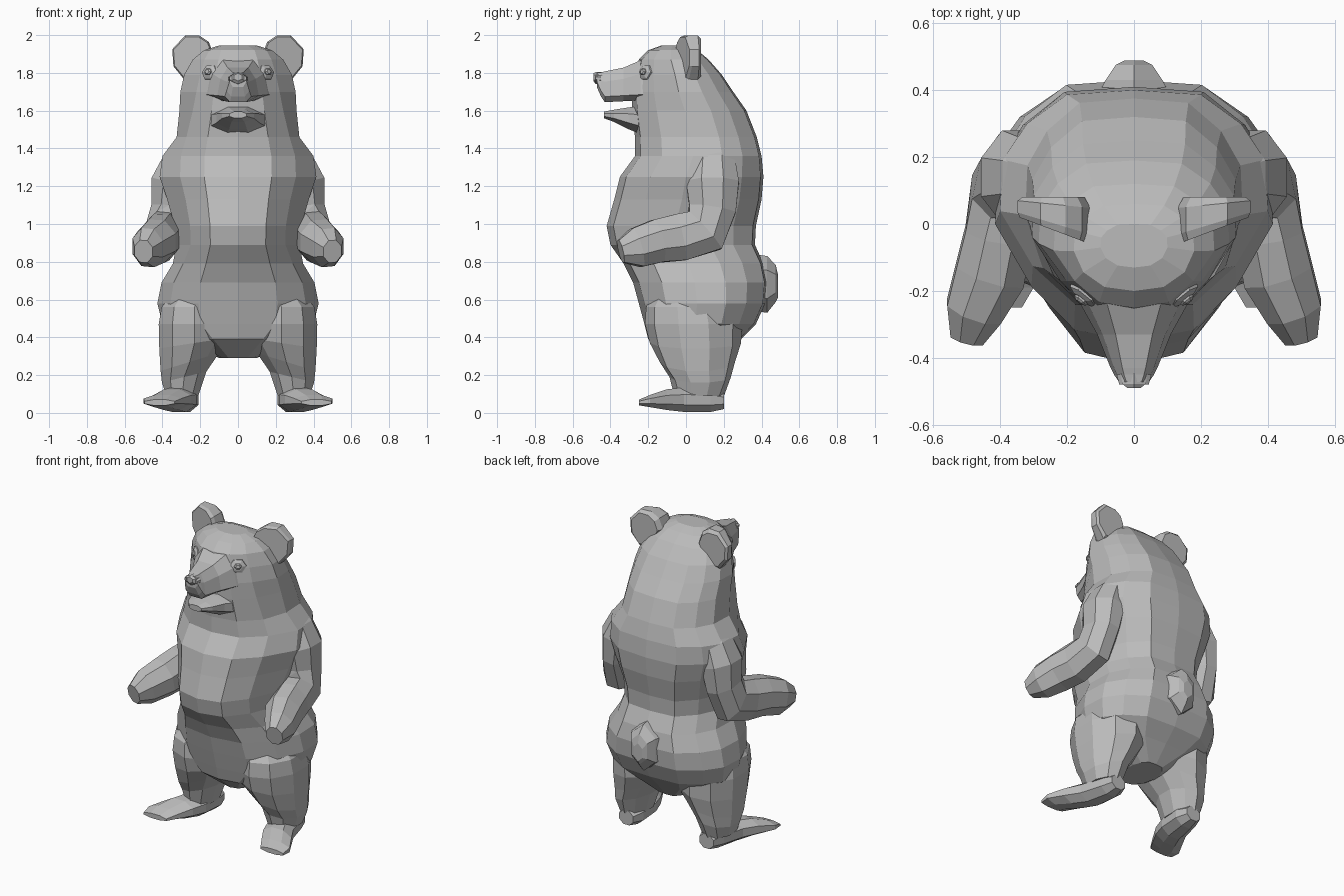
import bpy, bmesh, math
from mathutils import Vector

if "Cube" in bpy.data.objects:
    bpy.data.objects.remove(bpy.data.objects["Cube"])

grey = bpy.data.materials.new("fur grey")
grey.diffuse_color = (0.5, 0.5, 0.5, 1)
grey.use_nodes = True
grey.node_tree.nodes["Principled BSDF"].inputs["Base Color"].default_value = grey.diffuse_color


def mesh_object(name, rings, mirror=False):
    """Skin a list of closed rings, cap both ends, keep flat faces."""
    bm = bmesh.new()
    loops = [[bm.verts.new(p) for p in r] for r in rings]
    n = len(rings[0])
    for a, b in zip(loops, loops[1:]):
        for i in range(n):
            j = (i + 1) % n
            bm.faces.new((a[i], a[j], b[j], b[i]))
    bm.faces.new(loops[0])
    bm.faces.new(loops[-1])
    bmesh.ops.recalc_face_normals(bm, faces=bm.faces)
    me = bpy.data.meshes.new(name)
    bm.to_mesh(me)
    bm.free()
    ob = bpy.data.objects.new(name, me)
    bpy.context.collection.objects.link(ob)
    me.materials.append(grey)
    if mirror:
        m = ob.modifiers.new("other side", 'MIRROR')
        m.use_mirror_merge = False
    return ob


def circle(n, turn=0.5):
    return [(math.cos(2 * math.pi * (i + turn) / n), math.sin(2 * math.pi * (i + turn) / n)) for i in range(n)]


def level_rings(rows, half):
    """Horizontal rings: z, half width, front y, back y, narrowing of the front."""
    outline = half + [(-u, v) for u, v in reversed(half[1:-1])]
    return [[(u * w * (pinch if v < -.5 else 1), (f + b) / 2 + v * (b - f) / 2, z) for u, v in outline]
            for z, w, f, b, pinch in rows]


def upright_rings(rows, n=8):
    """Rings facing along y: y, centre x, half width, bottom z, top z, boxy shape."""
    k = 1 / math.cos(math.pi / n)
    return [[(x + c * w * k, y, (lo + hi) / 2 + s * (hi - lo) / 2 * k) for c, s in circle(n)]
            for y, x, w, lo, hi in rows]


# Body, neck and skull in one skin: flattened back, narrower chest and face
section = [(0, -1), (.49, -.91), (.84, -.57), (1, -.08), (.98, .38), (.80, .70), (.5, .96), (0, 1)]
body = mesh_object("body", level_rings([
    (.29, .10, -.08, .20, 1), (.39, .30, -.20, .29, .9), (.47, .40, -.22, .37, 1),
    (.58, .427, -.25, .42, 1), (.69, .405, -.28, .43, 1), (.79, .345, -.33, .41, 1),
    (.89, .325, -.40, .365, .92), (.99, .335, -.42, .37, .9), (1.13, .375, -.38, .40, .88),
    (1.25, .415, -.35, .41, .88), (1.36, .40, -.27, .40, .9), (1.46, .325, -.27, .375, 1),
    (1.6, .31, -.285, .32, .92), (1.7, .305, -.285, .25, .86), (1.79, .285, -.27, .19, .84),
    (1.87, .24, -.25, .12, .88), (1.92, .18, -.20, .06, 1), (1.945, .10, -.13, .0, 1)], section))

# Thighs and shins, the tops sunk into the hips
leg = mesh_object("leg", [[(x + c * w * 1.05, y + s * d * 1.05, z - lift * c) for c, s in circle(10)]
                          for z, x, w, y, d, lift in [
    (.66, .20, .12, .03, .17, 0), (.56, .23, .175, .03, .23, 0), (.47, .23, .19, .04, .245, 0),
    (.37, .23, .187, .05, .23, .03), (.27, .255, .155, .06, .19, .05), (.19, .285, .118, .075, .155, .03),
    (.09, .295, .085, .07, .125, 0)]], mirror=True)

# Splayed feet
foot = mesh_object("foot", upright_rings([
    (.20, .285, .05, .02, .11), (.13, .285, .075, .005, .13), (-.01, .31, .09, .005, .135),
    (-.10, .35, .10, .015, .125), (-.19, .40, .10, .03, .095), (-.25, .415, .08, .04, .07)]), mirror=True)


# Arms: shoulder, elbow, forearm, paw
def tube(path, n=8):
    rings = []
    for i, (x, y, z, w, h) in enumerate(path):
        p = Vector((x, y, z))
        t = Vector(path[min(i + 1, len(path) - 1)][:3]) - Vector(path[max(i - 1, 0)][:3])
        side = (Vector((1, 0, 0)) - t * (t.x / t.length_squared)).normalized()
        up = t.normalized().cross(side)
        rings.append([p + side * c * w * 1.08 + up * s * h * 1.08 for c, s in circle(n)])
    return rings


arm = mesh_object("arm", tube([
    (.26, .14, 1.43, .05, .07), (.31, .14, 1.33, .09, .12), (.35, .14, 1.22, .11, .14),
    (.37, .14, 1.08, .09, .125), (.39, .10, .965, .095, .13), (.405, -.03, .93, .10, .125),
    (.43, -.15, .91, .105, .115), (.478, -.26, .875, .085, .105), (.50, -.345, .855, .05, .06)]), mirror=True)

# Short tail
tail = mesh_object("tail", upright_rings([
    (.36, 0, .12, .56, .82), (.43, 0, .085, .55, .81), (.475, 0, .055, .60, .77), (.488, 0, .03, .62, .72)], 6))

# Upper muzzle, running into a blunt nose
muzzle = mesh_object("muzzle", [[(sx * w, y, z) for sx, z in (
    (-.5, hi), (.5, hi), (.85, (lo + 2 * hi) / 3), (1, lo + .03), (.6, lo), (-.6, lo), (-1, lo + .03),
    (-.85, (lo + 2 * hi) / 3))] for y, w, lo, hi in [
    (-.15, .20, 1.65, 1.87), (-.24, .16, 1.655, 1.867), (-.33, .11, 1.65, 1.828),
    (-.43, .07, 1.645, 1.808), (-.45, .06, 1.675, 1.803), (-.472, .045, 1.725, 1.80)]])

# Lower jaw and lip
jaw = mesh_object("jaw", upright_rings([
    (-.20, 0, .17, 1.46, 1.62), (-.30, 0, .115, 1.50, 1.618), (-.38, 0, .085, 1.54, 1.605),
    (-.435, 0, .045, 1.56, 1.595)]))

# Nose pad with a pair of nostril wings
mesh_object("nose", upright_rings([
    (-.44, 0, .04, 1.74, 1.80), (-.478, 0, .035, 1.745, 1.80), (-.49, 0, .02, 1.76, 1.795)], 6))
mesh_object("nostril", upright_rings([
    (-.45, .038, .014, 1.755, 1.785), (-.48, .034, .01, 1.76, 1.782)], 6), mirror=True)

# Eyes: angular lids around small eyeballs
for name, size, depth, out in (("eyelid", .05, .02, -.008), ("eyeball", .022, .015, .006)):
    facing = Vector((.6, -.75, .2)).normalized()
    across = Vector((0, 0, 1)).cross(facing).normalized()
    up = facing.cross(across)
    centre = Vector((.157, -.225, 1.805)) + facing * out
    mesh_object(name, [[centre + facing * d + across * c * size * k + up * s * size * k * .85
                        for c, s in circle(6, 0)] for d, k in ((-depth, 1.1), (0, 1), (depth * .4, .6))],
                mirror=True)

# Rounded ears, thick at the skull and thin at the outer edge
rim = [(.13, 1.90), (.155, 1.965), (.205, 1.998), (.28, 1.998), (.348, 1.925), (.342, 1.835), (.285, 1.765),
       (.20, 1.77)]
ear = mesh_object("ear", [[(.25 + (x - .25) * k, y + (x - .25) * slope, 1.88 + (z - 1.88) * k) for x, z in rim]
                          for y, k, slope in ((-.015, .93, .35), (.005, 1, .3), (.06, 1, .1), (.08, .85, 0))],
                  mirror=True)

# Fuse limbs, tail and head parts into one continuous skin
parts = [leg, foot, arm, tail, muzzle, jaw, ear]
for part in parts:
    fuse = body.modifiers.new("fuse " + part.name, 'BOOLEAN')
    fuse.operation, fuse.solver, fuse.object = 'UNION', 'EXACT', part
bpy.context.view_layer.update()
fused = bpy.data.meshes.new_from_object(body.evaluated_get(bpy.context.evaluated_depsgraph_get()))
body.modifiers.clear()
body.data = fused
for part in parts:
    bpy.data.objects.remove(part)
